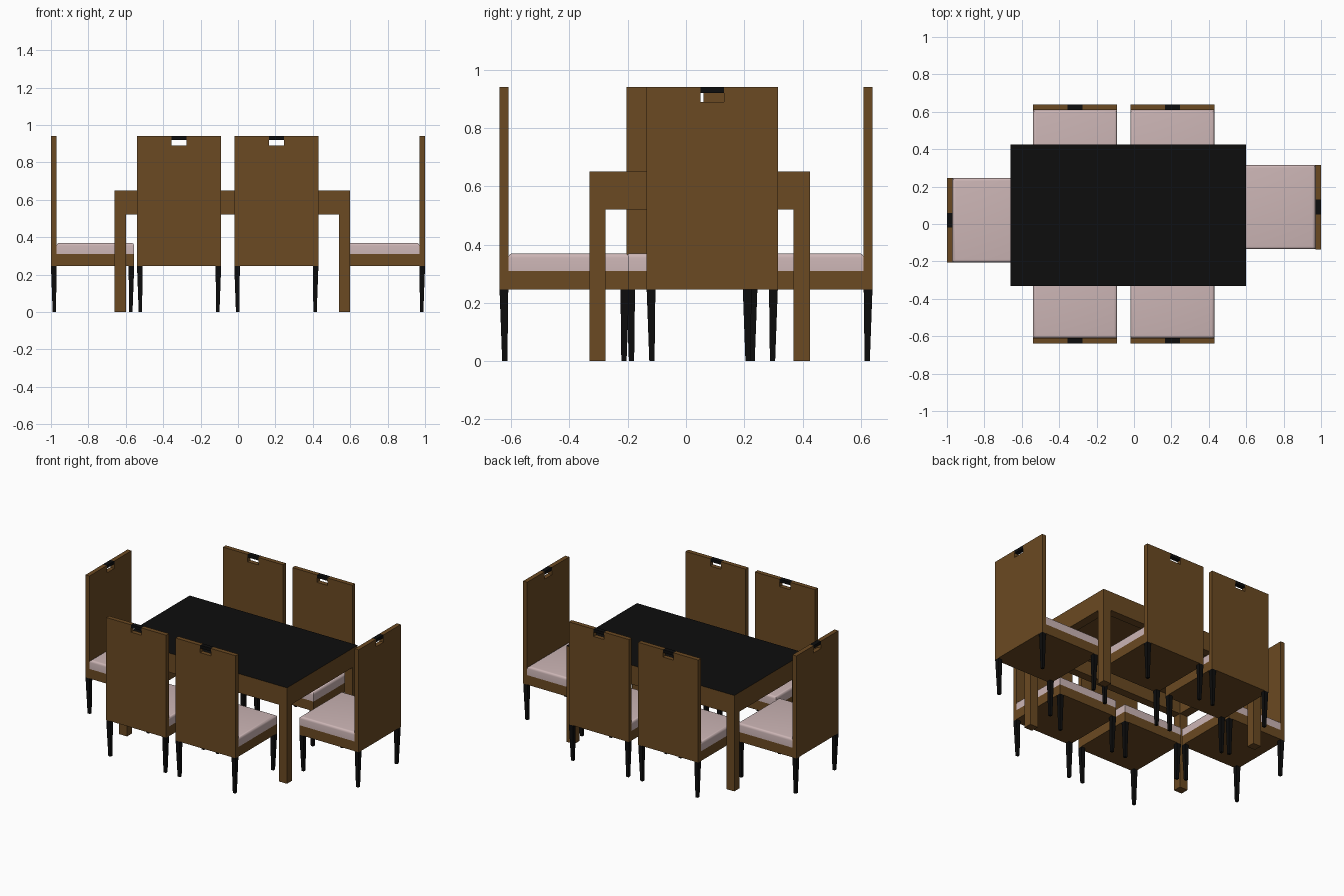
import bpy, bmesh, math
from mathutils import Matrix, Vector

if "Cube" in bpy.data.objects:
    bpy.data.objects.remove(bpy.data.objects["Cube"])


def material(name, rgb):
    m = bpy.data.materials.new(name)
    m.diffuse_color = (*rgb, 1)
    m.use_nodes = True
    m.node_tree.nodes["Principled BSDF"].inputs["Base Color"].default_value = m.diffuse_color
    return m


BROWN = material("brown wood", (0.145, 0.067, 0.016))
BLACK = material("black", (0.004, 0.004, 0.004))
PINK = material("pale pink fabric", (0.60, 0.46, 0.46))


def finish(name, bm, mats, place=Matrix()):
    bmesh.ops.recalc_face_normals(bm, faces=bm.faces)
    me = bpy.data.meshes.new(name)
    bm.to_mesh(me)
    bm.free()
    for m in mats:
        me.materials.append(m)
    ob = bpy.data.objects.new(name, me)
    ob.matrix_world = place
    bpy.context.collection.objects.link(ob)
    return ob


def box_bm(lo, hi):
    bm = bmesh.new()
    bmesh.ops.create_cube(bm, size=1)
    lo, hi = Vector(lo), Vector(hi)
    for v in bm.verts:
        v.co = [(lo[i] + hi[i]) / 2 + v.co[i] * (hi[i] - lo[i]) for i in range(3)]
    return bm


def box(name, lo, hi, mat, place=Matrix()):
    return finish(name, box_bm(lo, hi), [mat], place)


# ---- Table ----
X0, X1, Y0, Y1 = -0.66, 0.60, -0.332, 0.425
T = 0.056
bm = box_bm((X0, Y0, 0.62), (X1, Y1, 0.65))
for f in bm.faces:                      # black upper surface
    f.material_index = 1 if f.normal.z > 0.5 else 0
finish("table_top", bm, [BROWN, BLACK])
for n, y in (("front", Y0), ("back", Y1 - T)):
    box(n + "_apron", (X0, y, 0.52), (X1, y + T, 0.62), BROWN)
    for s, x in (("left", X0), ("right", X1 - 0.06)):
        box(f"table_{n}_{s}_leg", (x, y, 0), (x + 0.06, y + T, 0.52), BROWN)
for s, x in (("left", X0), ("right", X1 - 0.06)):
    box(s + "_apron", (x, Y0 + T, 0.52), (x + 0.06, Y1 - T, 0.62), BROWN)

# ---- Chair (local: backrest at -y, facing +y) ----
W, D = 0.225, 0.2225                    # half width, half depth
BT = 0.03                               # backrest thickness
H = 0.04                                # half width of the handle slot


def chair(tag, x, y, angle):
    place = Matrix.Translation((x, y, 0)) @ Matrix.Rotation(math.radians(angle), 4, 'Z')

    # backrest: notched profile pushed to thickness
    bm = bmesh.new()
    prof = [(-W, 0.245), (W, 0.245), (W, 0.94), (H, 0.94),
            (H, 0.89), (-H, 0.89), (-H, 0.94), (-W, 0.94)]
    face = bm.faces.new([bm.verts.new((px, -D, pz)) for px, pz in prof])
    ext = bmesh.ops.extrude_face_region(bm, geom=[face])
    for v in ext["geom"]:
        if isinstance(v, bmesh.types.BMVert):
            v.co.y += BT
    finish(tag + "_backrest", bm, [BROWN], place)

    box(tag + "_handle", (-H, -D, 0.92), (H, -D + BT, 0.94), BLACK, place)
    box(tag + "_seat_base", (-W, -D + BT, 0.245), (W, D, 0.31), BROWN, place)

    # cushion with softened top edges
    bm = box_bm((-W, -D + BT, 0.31), (W, D, 0.37))
    edges = [e for e in bm.edges if all(v.co.z > 0.36 for v in e.verts)]
    bmesh.ops.bevel(bm, geom=edges, offset=0.016, segments=4, profile=0.5, affect='EDGES')
    cushion = finish(tag + "_cushion", bm, [PINK], place)
    for p in cushion.data.polygons:
        p.use_smooth = True
    cushion.data.set_sharp_from_angle(angle=math.radians(35))

    # tapered corner legs
    for sx in (-1, 1):
        for sy in (-1, 1):
            bm = box_bm((0, 0, 0), (0.03, 0.03, 0.245))
            for v in bm.verts:
                if v.co.z < 0.1:
                    for i in (0, 1):
                        v.co[i] = 0.009 if v.co[i] < 0.01 else 0.027
                v.co.x = sx * (W - v.co.x)
                v.co.y = sy * (D - v.co.y)
            n = ("front" if sy > 0 else "back") + ("_left" if sx < 0 else "_right")
            finish(f"{tag}_{n}_leg", bm, [BLACK], place)


for i, cx in enumerate((-0.315, 0.205), 1):
    chair(f"front_chair_{i}", cx, -0.4175, 0)
    chair(f"back_chair_{i}", cx, 0.4175, 180)
chair("left_chair", -0.7775, 0.02, -90)
chair("right_chair", 0.7775, 0.09, 90)
